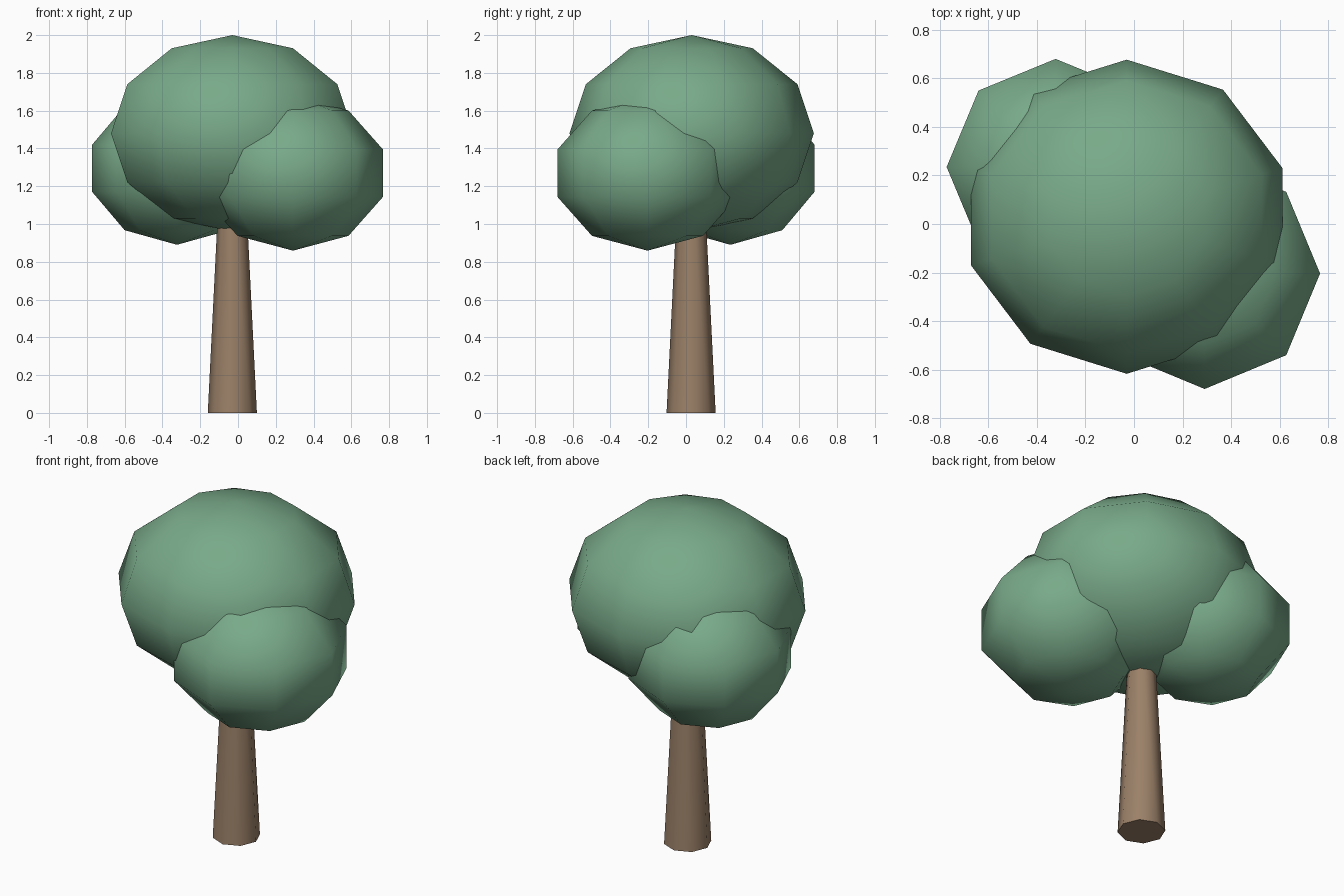
import bpy
from math import radians

cube = bpy.data.objects.get("Cube")
if cube:
    bpy.data.objects.remove(cube, do_unlink=True)


def make_material(name, rgb):
    mat = bpy.data.materials.new(name)
    mat.use_nodes = True
    color = (*rgb, 1.0)
    mat.diffuse_color = color
    mat.node_tree.nodes["Principled BSDF"].inputs["Base Color"].default_value = color
    return mat


def finish(name, mat, angle):
    obj = bpy.context.object
    obj.name = obj.data.name = name
    obj.data.materials.append(mat)
    bpy.ops.object.shade_smooth_by_angle(angle=radians(angle))
    return obj


def leaf_clump(name, center, radii, segments, rings):
    bpy.ops.mesh.primitive_uv_sphere_add(
        segments=segments, ring_count=rings, radius=1, location=center)
    bpy.context.object.scale = radii
    bpy.ops.object.transform_apply(location=False, rotation=False, scale=True)
    return finish(name, leaf_green, 180)


leaf_green = make_material("leaf green", (0.19, 0.40, 0.25))
bark_brown = make_material("bark brown", (0.33, 0.22, 0.14))

# Tapered eight-sided trunk, its top hidden inside the foliage
trunk_height = 1.2
bpy.ops.mesh.primitive_cone_add(
    vertices=8, radius1=0.13, radius2=0.07, depth=trunk_height,
    location=(-0.03, 0.027, trunk_height / 2))
finish("trunk", bark_brown, 60)

# Large crown with two smaller clumps at opposite corners
leaf_clump("main_crown", (-0.03, 0.03, 1.48), (0.675, 0.647, 0.52), 10, 6)
leaf_clump("front_left_clump", (0.291, -0.204, 1.269), (0.5, 0.5, 0.41), 8, 5)
leaf_clump("back_right_clump", (-0.323, 0.235, 1.295), (0.472, 0.468, 0.405), 8, 5)
